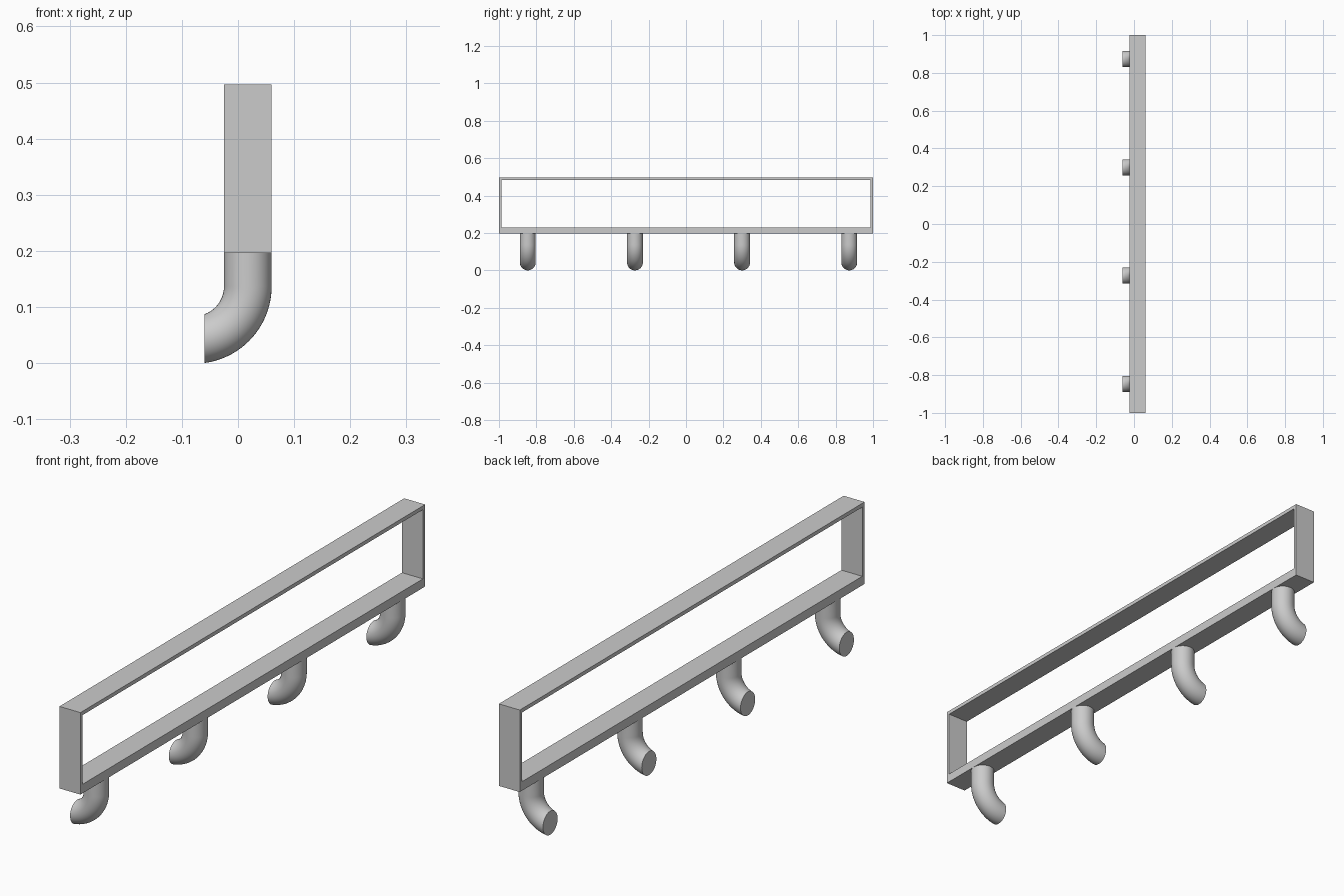
import bpy, bmesh
from math import sin, cos, pi
from mathutils import Vector

cube = bpy.data.objects.get("Cube")
if cube:
    bpy.data.objects.remove(cube, do_unlink=True)

GREY = (0.6, 0.6, 0.6, 1)
mat = bpy.data.materials.new("light grey")
mat.use_nodes = True
mat.diffuse_color = GREY
mat.node_tree.nodes["Principled BSDF"].inputs["Base Color"].default_value = GREY

BACK, FRONT = 0.06, -0.025      # frame depth along x
BOTTOM, TOP = 0.196, 0.497
TUBE = (BACK - FRONT) / 2
MID_X = (BACK + FRONT) / 2


def make_object(name, bm):
    bmesh.ops.recalc_face_normals(bm, faces=bm.faces)
    mesh = bpy.data.meshes.new(name)
    bm.to_mesh(mesh)
    bm.free()
    mesh.materials.append(mat)
    obj = bpy.data.objects.new(name, mesh)
    bpy.context.collection.objects.link(obj)
    return obj


# Rectangular open frame: outer and inner outlines bridged and extruded in depth
def rectangle(bm, x, half, low, high):
    return [bm.verts.new((x, y, z)) for y, z in
            ((-half, low), (half, low), (half, high), (-half, high))]


bm = bmesh.new()
loops = [rectangle(bm, FRONT, 1, BOTTOM, TOP),
         rectangle(bm, BACK, 1, BOTTOM, TOP),
         rectangle(bm, BACK, 0.987, BOTTOM + 0.033, TOP - 0.014),
         rectangle(bm, FRONT, 0.987, BOTTOM + 0.033, TOP - 0.014)]
for a, b in zip(loops, loops[1:] + loops[:1]):
    for i in range(4):
        j = (i + 1) % 4
        bm.faces.new((a[i], a[j], b[j], b[i]))
make_object("frame", bm)

# Hook: round tube straight down, then bent forward and cut off vertically
BEND_X, BEND_Z = -0.078, 0.137
BEND_R = MID_X - BEND_X
SIDES, STEPS = 40, 24


def ring(bm, centre, outward):
    return [bm.verts.new(centre + TUBE * (cos(a) * outward + sin(a) * Vector((0, 1, 0))))
            for a in (2 * pi * i / SIDES for i in range(SIDES))]


def make_hook(name, y):
    bm = bmesh.new()
    rings = [ring(bm, Vector((MID_X, y, BOTTOM)), Vector((1, 0, 0)))]
    for s in range(STEPS + 1):
        t = pi / 2 * s / STEPS
        out = Vector((cos(t), 0, -sin(t)))
        rings.append(ring(bm, Vector((BEND_X, y, BEND_Z)) + BEND_R * out, out))
    for a, b in zip(rings, rings[1:]):
        for i in range(SIDES):
            j = (i + 1) % SIDES
            bm.faces.new((a[i], a[j], b[j], b[i]))
    bm.faces.new(rings[0])
    # vertical tip
    cut = bmesh.ops.bisect_plane(bm, geom=bm.verts[:] + bm.edges[:] + bm.faces[:],
                                 plane_co=(-0.06, 0, 0), plane_no=(-1, 0, 0),
                                 clear_outer=True)
    rim = [e for e in cut["geom_cut"] if isinstance(e, bmesh.types.BMEdge)]
    bmesh.ops.contextual_create(bm, geom=rim)
    obj = make_object(name, bm)
    bpy.ops.object.select_all(action="DESELECT")
    obj.select_set(True)
    bpy.context.view_layer.objects.active = obj
    bpy.ops.object.shade_smooth_by_angle()


for n in range(4):
    make_hook(f"hook_{n + 1}", -0.846 + 0.573 * n)
